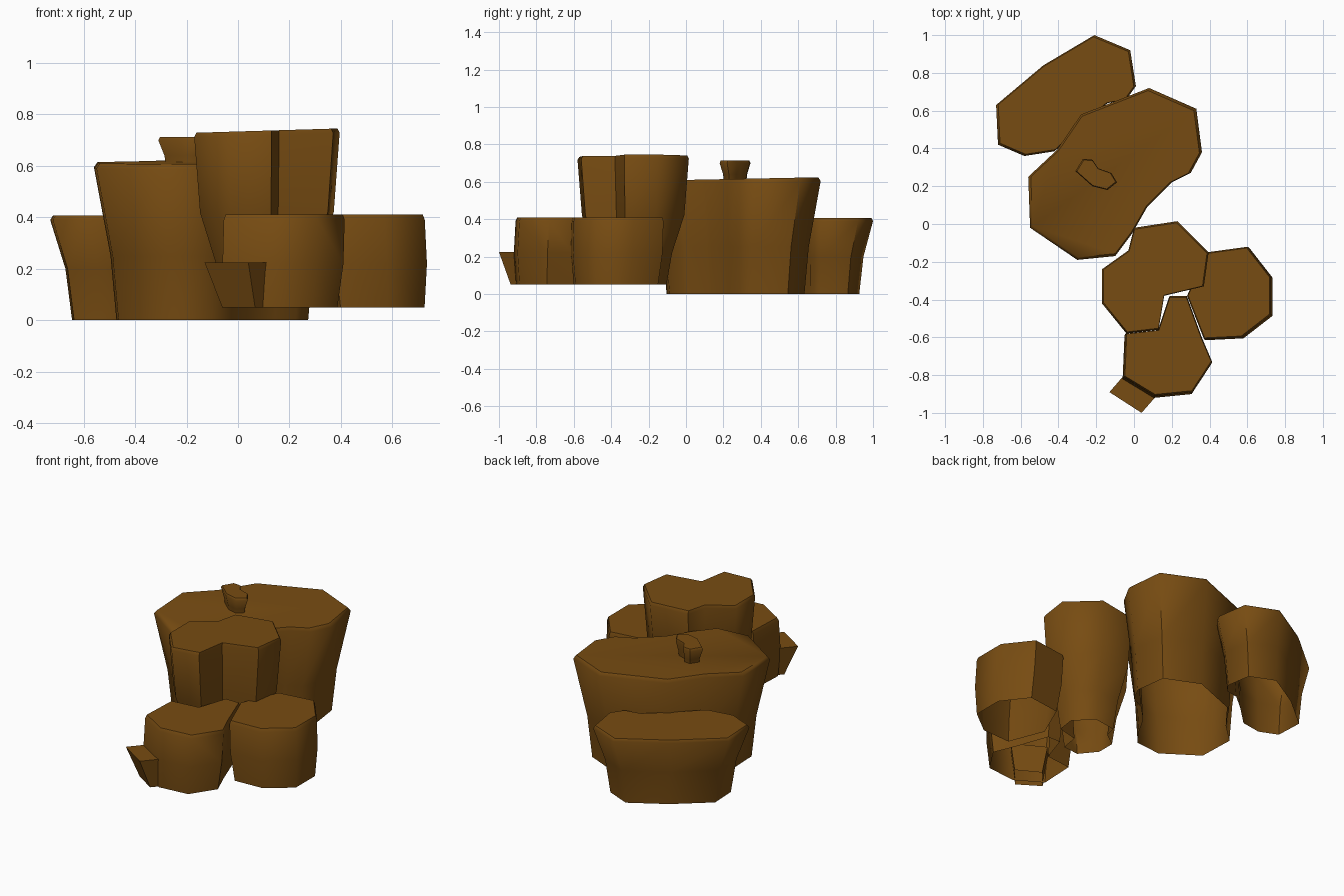
import bpy, bmesh, math

if "Cube" in bpy.data.objects:
    bpy.data.objects.remove(bpy.data.objects["Cube"])

rock_brown = bpy.data.materials.new("rock brown")
rock_brown.diffuse_color = (0.185, 0.072, 0.006, 1)
rock_brown.use_nodes = True
rock_brown.node_tree.nodes["Principled BSDF"].inputs["Base Color"].default_value = rock_brown.diffuse_color


def rock(name, outline, rings, tilt=(0, 0), shift=(0, 0)):
    """Loft an open-bottomed rock; rings = (z, scale about the middle) upward.
    shift moves the base sideways, tilt slopes the top."""
    xs = [p[0] for p in outline]
    ys = [p[1] for p in outline]
    cx, cy = (min(xs) + max(xs)) / 2, (min(ys) + max(ys)) / 2
    z0, z1 = rings[0][0], rings[-1][0]
    bm = bmesh.new()
    loops = []
    for z, s in rings:
        t = (z - z0) / (z1 - z0)
        loop = []
        for x, y in outline:
            dx, dy = (x - cx) * s, (y - cy) * s
            loop.append(bm.verts.new((
                cx + dx + shift[0] * (1 - t),
                cy + dy + shift[1] * (1 - t),
                z + t * t * (tilt[0] * dx + tilt[1] * dy))))
        loops.append(loop)
    n = len(outline)
    for a, b in zip(loops, loops[1:]):
        for i in range(n):
            j = (i + 1) % n
            bm.faces.new((a[i], a[j], b[j], b[i]))
    bm.faces.new(loops[-1])
    bmesh.ops.recalc_face_normals(bm, faces=bm.faces)
    if bm.faces[:][-1].normal.z < 0:
        bmesh.ops.reverse_faces(bm, faces=bm.faces)
    me = bpy.data.meshes.new(name)
    bm.to_mesh(me)
    bm.free()
    me.materials.append(rock_brown)
    ob = bpy.data.objects.new(name, me)
    bpy.context.collection.objects.link(ob)
    bpy.ops.object.select_all(action='DESELECT')
    ob.select_set(True)
    bpy.context.view_layer.objects.active = ob
    bpy.ops.object.shade_smooth_by_angle(angle=math.radians(55))


# Bean-shaped low rock at the back
rock("back_rock",
     [(-.73, .63), (-.72, .42), (-.58, .36), (-.42, .385), (-.27, .53),
      (-.14, .64), (-.04, .66), (.01, .73), (-.02, .92), (-.21, 1.0), (-.48, .84)],
     [(0, .77), (.2, .84), (.39, 1), (.407, .97)])

# Large main rock
rock("main_rock",
     [(.08, .72), (-.28, .58), (-.41, .39), (-.56, .25), (-.55, -.02),
      (-.30, -.19), (-.10, -.17), (-.01, -.05), (.07, .09), (.20, .22),
      (.30, .27), (.36, .38), (.33, .61)],
     [(0, .81), (.25, .86), (.595, 1), (.615, .97)], tilt=(0, .02))

# Small stone lying on the main rock
rock("top_stone",
     [(-.31, .28), (-.22, .20), (-.14, .18), (-.09, .22), (-.12, .27),
      (-.19, .295), (-.22, .34), (-.27, .345)],
     [(.59, .72), (.64, .78), (.70, 1), (.713, .93)])

# Tall rock of the front cluster, notched at its front right
rock("tall_rock",
     [(0, -.02), (-.03, -.14), (-.17, -.24), (-.17, -.42), (-.04, -.58),
      (.13, -.56), (.16, -.38), (.37, -.33), (.395, -.15), (.23, .015)],
     [(.05, .60), (.22, .70), (.42, .92), (.72, 1), (.737, .97)],
     tilt=(.03, 0))

# Two lower rocks in front
rock("right_rock",
     [(.38, -.15), (.60, -.12), (.725, -.28), (.725, -.48), (.57, -.60),
      (.37, -.61), (.28, -.38)],
     [(.05, .92), (.22, 1), (.39, 1), (.41, .97)], shift=(.018, -.01))
rock("front_rock",
     [(-.045, -.58), (.13, -.56), (.19, -.38), (.28, -.38), (.36, -.60),
      (.415, -.73), (.31, -.89), (.11, -.91), (-.055, -.81)],
     [(.05, .92), (.22, 1), (.39, 1), (.41, .97)], shift=(-.01, -.02))

# Small ledge jutting out at the very front
rock("front_ledge",
     [(-.13, -.89), (.04, -1.0), (.18, -.84), (.0, -.74)],
     [(.05, .75), (.225, 1)], shift=(.03, .03))
